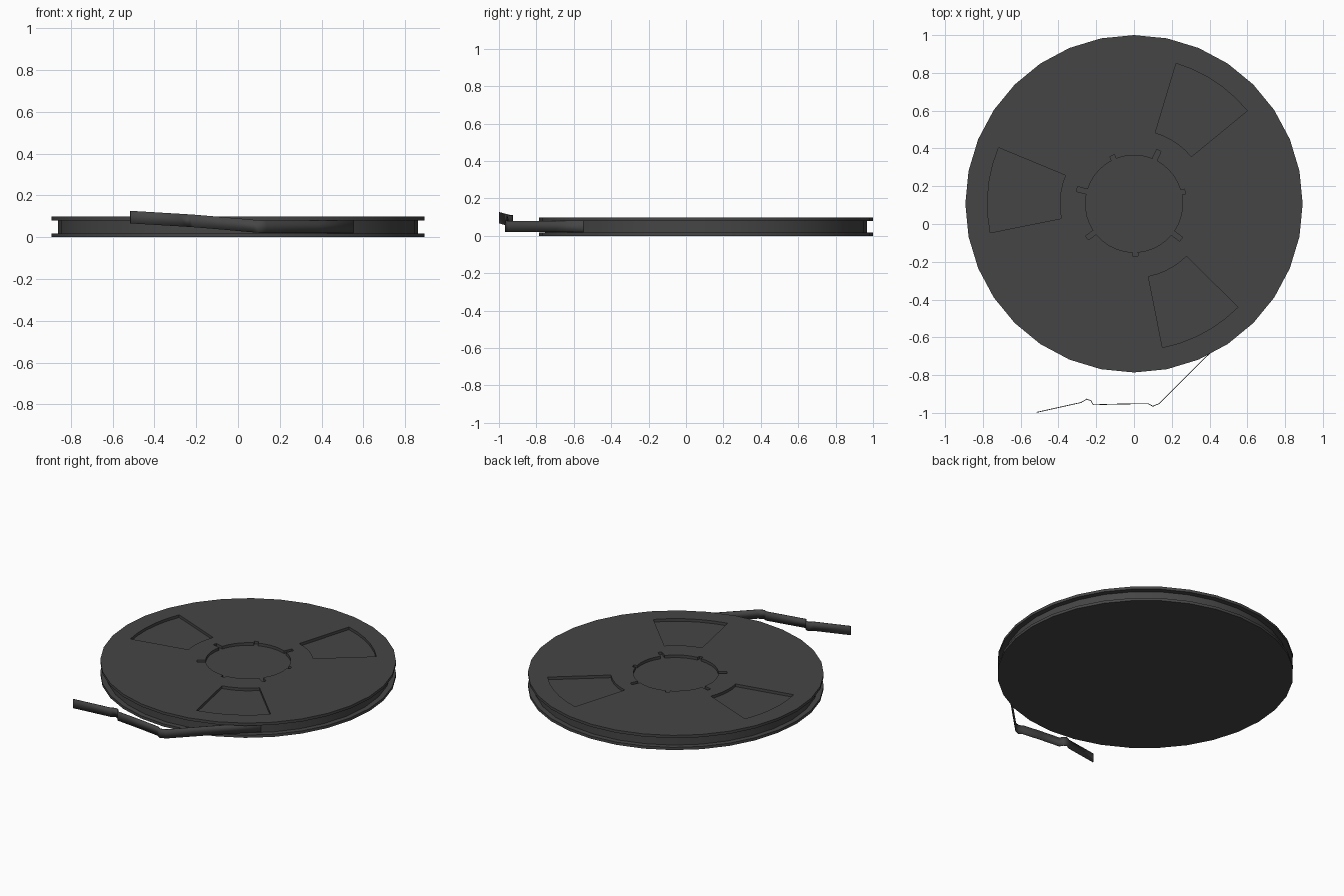
import bpy, bmesh
from math import cos, sin, radians

if "Cube" in bpy.data.objects:
    bpy.data.objects.remove(bpy.data.objects["Cube"])

CY = 0.107                    # reel centre on y
R, PACK_R = 0.893, 0.86       # flange and wound-tape radii
SIDES = 32

mat = bpy.data.materials.new("dark_grey")
mat.diffuse_color = (0.06, 0.06, 0.06, 1)
mat.use_nodes = True
mat.node_tree.nodes["Principled BSDF"].inputs["Base Color"].default_value = mat.diffuse_color


def polar(r, deg):
    a = radians(deg)
    return (r * cos(a), CY + r * sin(a))


def arc(r, a0, a1, n):
    return [polar(r, a0 + (a1 - a0) * i / n) for i in range(n + 1)]


def finish(name, bm):
    bmesh.ops.remove_doubles(bm, verts=bm.verts, dist=1e-5)
    bmesh.ops.recalc_face_normals(bm, faces=bm.faces)
    me = bpy.data.meshes.new(name)
    bm.to_mesh(me)
    bm.free()
    me.materials.append(mat)
    ob = bpy.data.objects.new(name, me)
    bpy.context.collection.objects.link(ob)
    bpy.ops.object.select_all(action='DESELECT')
    ob.select_set(True)
    bpy.context.view_layer.objects.active = ob
    bpy.ops.object.shade_smooth_by_angle(angle=radians(25))
    return ob


def plate(name, loops, z0, z1):
    """Flat plate: first loop is the outline, the rest are holes."""
    cu = bpy.data.curves.new(name + "_outline", 'CURVE')
    cu.dimensions, cu.fill_mode, cu.extrude = '2D', 'BOTH', (z1 - z0) / 2
    for pts in loops:
        sp = cu.splines.new('POLY')
        sp.points.add(len(pts) - 1)
        for p, (x, y) in zip(sp.points, pts):
            p.co = (x, y, 0, 1)
        sp.use_cyclic_u = True
    tmp = bpy.data.objects.new(name + "_tmp", cu)
    bpy.context.collection.objects.link(tmp)
    dg = bpy.context.evaluated_depsgraph_get()
    me = bpy.data.meshes.new_from_object(tmp.evaluated_get(dg))
    bm = bmesh.new()
    bm.from_mesh(me)
    bmesh.ops.translate(bm, verts=bm.verts, vec=(0, 0, (z0 + z1) / 2))
    bpy.data.objects.remove(tmp)
    bpy.data.curves.remove(cu)
    bpy.data.meshes.remove(me)
    return finish(name, bm)


# Outline circles
rim = arc(R, 0, 360, SIDES)[:-1]
pack = arc(PACK_R, 0, 360, SIDES)[:-1]

# Three viewing windows
windows = [arc(0.776, a, a + 33.9, 5) + arc(0.393, a + 33.9, a, 5)
           for a in (39.4, 157.5, 281.2)]

# Hub opening with seven alternating notches: (angle, outer radius)
notches = [(13.5, 0.278), (65, 0.312), (114.5, 0.28), (165.5, 0.312),
           (216, 0.308), (271.5, 0.278), (323, 0.312)]
HUB_R, HALF = 0.257, 0.013
hub = []
for i, (a, ro) in enumerate(notches):
    wi, wo = [57.3 * HALF / r for r in (HUB_R, ro)]
    nxt = notches[(i + 1) % 7][0] + (360 if i == 6 else 0)
    hub += [polar(HUB_R, a - wi), polar(ro, a - wo), polar(ro, a + wo)]
    hub += arc(HUB_R, a + wi, nxt - wi, 5)[:-1]

# Reel body
plate("bottom_flange", [rim], 0, 0.018)
plate("wound_tape", [pack], 0.018, 0.08)
plate("top_flange", [rim, hub] + windows, 0.08, 0.098)

# Loose end of the tape: (x, y, bottom z)
path = [(0.605, -0.495, 0.02), (0.385, -0.70, 0.02), (0.135, -0.95, 0.02),
        (0.10, -0.965, 0.021), (0.075, -0.951, 0.023), (-0.07, -0.953, 0.036),
        (-0.215, -0.957, 0.048), (-0.228, -0.936, 0.049),
        (-0.25, -0.927, 0.05), (-0.28, -0.945, 0.052), (-0.515, -0.997, 0.066)]
bm = bmesh.new()
rows = [(bm.verts.new((x, y, z)), bm.verts.new((x, y, z + 0.06)))
        for x, y, z in path]
for (a, b), (c, d) in zip(rows, rows[1:]):
    bm.faces.new((a, c, d, b))
tape = finish("loose_tape", bm)
thick = tape.modifiers.new("thickness", 'SOLIDIFY')
thick.thickness, thick.offset = 0.004, 0
